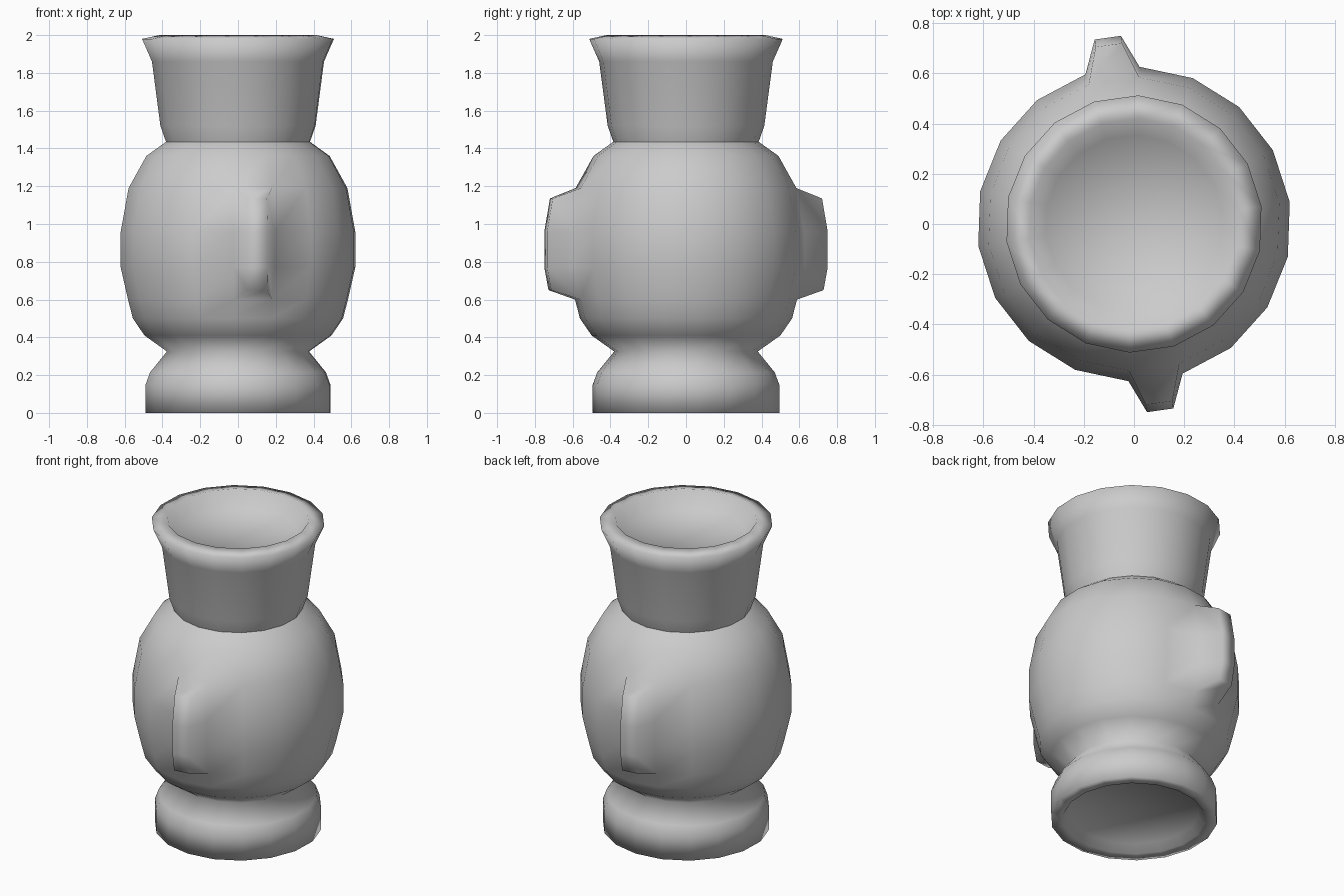
import bpy, bmesh
from math import cos, sin, radians, atan2, degrees

if "Cube" in bpy.data.objects:
    bpy.data.objects.remove(bpy.data.objects["Cube"])

SIDES = 18
STEP = 360 / SIDES
OFFSET = 8


def lathe(profile):
    """Revolve (radius, z) points into a bmesh, radius 0 closes to a pole."""
    bm = bmesh.new()
    rings = []
    for r, z in profile:
        if r == 0:
            rings.append([bm.verts.new((0, 0, z))] * SIDES)
        else:
            angles = [radians(OFFSET + STEP * i) for i in range(SIDES)]
            rings.append([bm.verts.new((r * cos(a), r * sin(a), z)) for a in angles])
    for a, b in zip(rings, rings[1:]):
        for i in range(SIDES):
            j = (i + 1) % SIDES
            bm.faces.new(list(dict.fromkeys((a[i], a[j], b[j], b[i]))))
    return bm


def finish(name, bm):
    bm.normal_update()
    for f in bm.faces:
        f.smooth = True
    me = bpy.data.meshes.new(name)
    bm.to_mesh(me)
    bm.free()
    ob = bpy.data.objects.new(name, me)
    bpy.context.collection.objects.link(ob)


def pull_lug(bm, direction):
    """Extrude one column of belly faces into a tapered lug."""
    c, s = cos(radians(direction)), sin(radians(direction))
    faces = []
    for f in bm.faces:
        m = f.calc_center_median()
        turn = (degrees(atan2(m.y, m.x)) - direction + 180) % 360 - 180
        if abs(turn) < 2 and 0.62 < m.z < 1.17:
            faces.append(f)
    new = bmesh.ops.extrude_face_region(bm, geom=faces)["geom"]
    bmesh.ops.delete(bm, geom=faces, context='FACES')
    for v in [g for g in new if isinstance(g, bmesh.types.BMVert)]:
        side = 0.053 if v.co.y * c - v.co.x * s > 0 else -0.053
        z = v.co.z
        r = 0.75
        if z > 1.1:
            r, z = 0.72, 1.135
        elif z < 0.7:
            r, z = 0.728, 0.65
        v.co = (r * c - side * s, r * s + side * c, z)


# Body: recessed underside, foot and belly
body = lathe([
    (0, 0.05), (0.385, 0.05), (0.42, 0.0), (0.494, 0.0), (0.494, 0.15),
    (0.47, 0.215), (0.38, 0.325),
    (0.50, 0.41), (0.562, 0.50), (0.588, 0.60), (0.627, 0.77), (0.627, 0.96),
    (0.585, 1.19), (0.49, 1.36), (0.385, 1.435),
])
for direction in (-82, 98):
    pull_lug(body, direction)
finish("body_with_lugs", body)

# Neck: flared collar with a rounded rim and a recessed top
finish("neck", lathe([
    (0.385, 1.435), (0.415, 1.52), (0.46, 1.86), (0.513, 1.98),
    (0.42, 2.0), (0.355, 1.90), (0, 1.90),
]))
